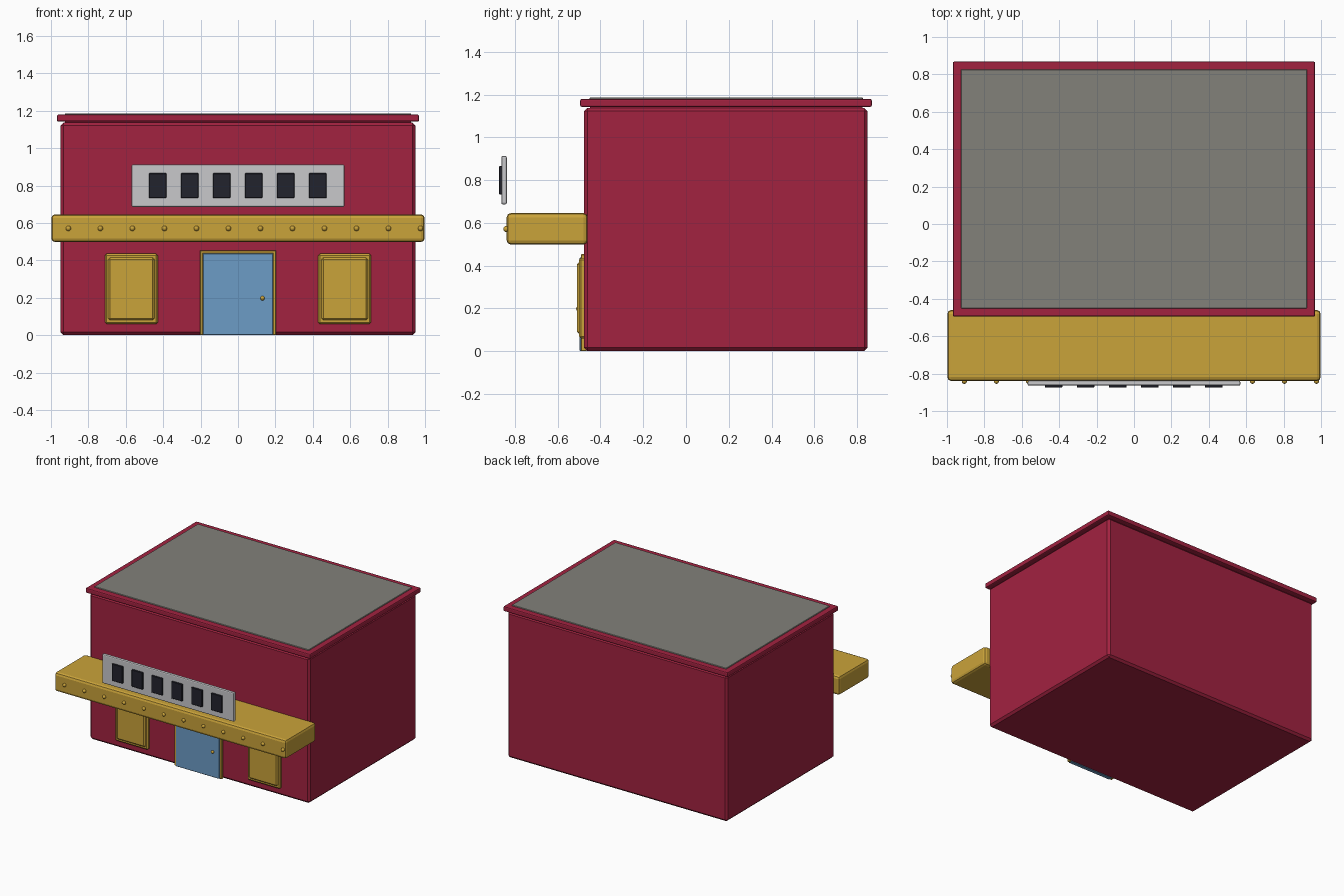
import bpy
import bmesh
from mathutils import Matrix

default = bpy.data.objects.get("Cube")
if default:
    bpy.data.objects.remove(default, do_unlink=True)


def linear(c):
    c /= 255
    return c / 12.92 if c <= 0.04045 else ((c + 0.055) / 1.055) ** 2.4


def material(name, r, g, b):
    mat = bpy.data.materials.new(name)
    mat.use_nodes = True
    colour = (linear(r), linear(g), linear(b), 1)
    mat.diffuse_color = colour
    mat.node_tree.nodes["Principled BSDF"].inputs["Base Color"].default_value = colour
    return mat


RED = material("crimson paint", 162, 34, 64)
GOLD = material("mustard paint", 202, 163, 58)
GREY = material("grey roofing", 130, 129, 122)
SILVER = material("pale grey sign", 200, 200, 203)
DARK = material("near black", 34, 35, 45)
BLUE = material("sky blue door", 108, 156, 198)


def finish(name, bm, mat):
    mesh = bpy.data.meshes.new(name)
    bm.to_mesh(mesh)
    bm.free()
    mesh.materials.append(mat)
    obj = bpy.data.objects.new(name, mesh)
    bpy.context.collection.objects.link(obj)
    return obj


def box(name, x, y, z, mat, bevel=0.0, segments=1):
    """Box from (min, max) ranges on each axis, with bevelled edges."""
    bm = bmesh.new()
    bmesh.ops.create_cube(bm, size=1)
    for v in bm.verts:
        v.co = [r[0] if c < 0 else r[1] for c, r in zip(v.co, (x, y, z))]
    obj = finish(name, bm, mat)
    if bevel:
        mod = obj.modifiers.new("Bevel", "BEVEL")
        mod.width = bevel
        mod.segments = segments
    return obj


def ball(name, centre, radius, mat):
    bm = bmesh.new()
    bmesh.ops.create_uvsphere(bm, u_segments=12, v_segments=8, radius=radius,
                              matrix=Matrix.Translation(centre))
    for f in bm.faces:
        f.smooth = True
    return finish(name, bm, mat)


# Building shell and roof
box("building_body", (-0.948, 0.948), (-0.477, 0.85), (0, 1.138), RED, 0.016)
box("roof_trim", (-0.968, 0.968), (-0.495, 0.869), (1.142, 1.18), RED, 0.008, 2)
box("roof_core", (-0.925, 0.925), (-0.45, 0.825), (1.12, 1.16), RED)
box("roof_surface", (-0.925, 0.925), (-0.451, 0.827), (1.15, 1.186), GREY, 0.003)

# Canopy with a row of bulbs
box("canopy", (-0.998, 0.998), (-0.839, -0.46), (0.498, 0.646), GOLD, 0.02, 2)
for i in range(12):
    ball(f"canopy_bulb_{i + 1}", (-0.907 + i * 0.1712, -0.841, 0.571), 0.014, GOLD)

# Sign board with six plain blocks
box("sign_board", (-0.569, 0.569), (-0.864, -0.838), (0.686, 0.913), SILVER, 0.008, 2)
for i in range(6):
    x = (i - 2.5) * 0.1712 - 0.002
    box(f"sign_block_{i + 1}", (x - 0.047, x + 0.047), (-0.875, -0.86),
        (0.733, 0.866), DARK, 0.003)

# Windows on both sides of the door
for side, x in (("left", 0.57), ("right", -0.57)):
    box(f"{side}_window_frame", (x - 0.141, x + 0.141), (-0.5, -0.465),
        (0.06, 0.436), GOLD, 0.009)
    box(f"{side}_window_pane", (x - 0.126, x + 0.126), (-0.51, -0.48),
        (0.078, 0.417), GOLD, 0.012)

# Door frame, door, panel and knob
for side, x in (("left", 0.195), ("right", -0.195)):
    box(f"{side}_door_post", (x - 0.009, x + 0.009), (-0.492, -0.465),
        (0, 0.453), GOLD, 0.003)
box("door_lintel", (-0.2, 0.2), (-0.492, -0.465), (0.437, 0.453), GOLD, 0.003)
box("door", (-0.188, 0.188), (-0.498, -0.465), (0, 0.438), BLUE, 0.003)
box("door_panel", (-0.134, 0.134), (-0.501, -0.495), (0.241, 0.371), BLUE)
ball("door_knob", (0.131, -0.502, 0.198), 0.012, GOLD)
